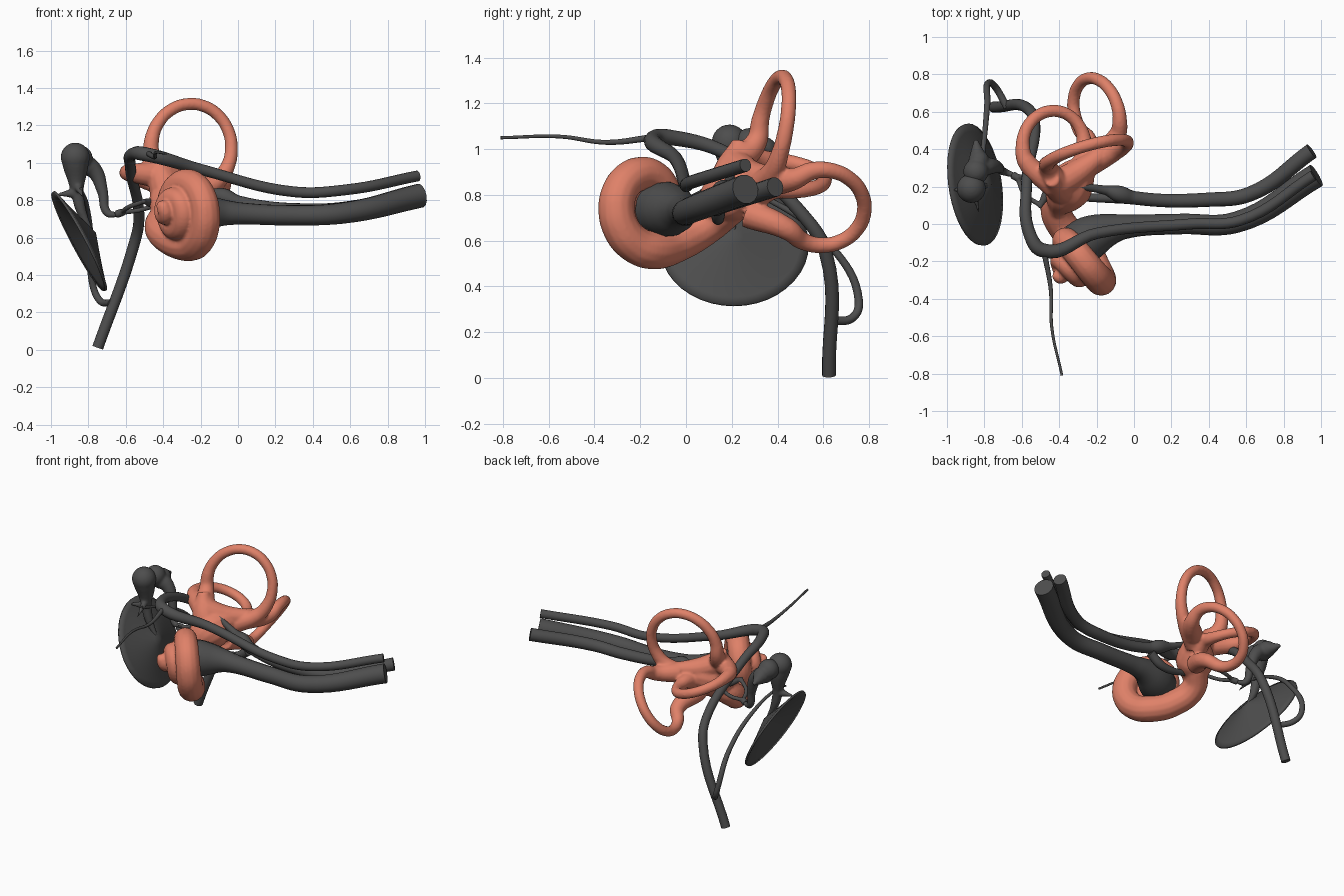
import bpy, bmesh, math
from mathutils import Vector as V

if "Cube" in bpy.data.objects:
    bpy.data.objects.remove(bpy.data.objects["Cube"])


def paint(name, r, g, b):
    mat = bpy.data.materials.new(name)
    mat.diffuse_color = (r, g, b, 1)
    mat.use_nodes = True
    mat.node_tree.nodes["Principled BSDF"].inputs["Base Color"].default_value = mat.diffuse_color
    return mat


coral, slate = paint("coral", .74, .22, .14), paint("slate", .075, .075, .075)


def link(name, mesh, mat=slate):
    ob = bpy.data.objects.new(name, mesh)
    bpy.context.collection.objects.link(ob)
    mesh.shade_smooth()
    mesh.materials.clear()
    mesh.materials.append(mat)
    return ob


def bake(ob, mat=slate):
    """Replace a curve or modified object by its evaluated mesh."""
    dg = bpy.context.evaluated_depsgraph_get()
    dg.update()
    mesh = bpy.data.meshes.new_from_object(ob.evaluated_get(dg))
    name = ob.name
    bpy.data.objects.remove(ob)
    return link(name, mesh, mat)


def tube(name, pts, *radii):
    """Smooth round tube through points; the radii are spread evenly along them."""
    cu = bpy.data.curves.new(name, 'CURVE')
    cu.dimensions = '3D'
    cu.bevel_depth = 1
    cu.bevel_resolution = 5
    cu.resolution_u = 8
    cu.use_fill_caps = True
    sp = cu.splines.new('BEZIER')
    sp.radius_interpolation = 'CARDINAL'
    sp.bezier_points.add(len(pts) - 1)
    for i, (bp, p) in enumerate(zip(sp.bezier_points, pts)):
        f = i / (len(pts) - 1) * (len(radii) - 1)
        k = min(int(f), max(len(radii) - 2, 0))
        bp.co = p
        bp.radius = radii[k] + (radii[min(k + 1, len(radii) - 1)] - radii[k]) * (f - k)
        bp.handle_left_type = bp.handle_right_type = 'AUTO'
    ob = bpy.data.objects.new(name, cu)
    bpy.context.collection.objects.link(ob)
    ob = bake(ob)
    bm = bmesh.new()
    bm.from_mesh(ob.data)
    bmesh.ops.remove_doubles(bm, verts=bm.verts, dist=1e-5)
    bmesh.ops.recalc_face_normals(bm, faces=bm.faces)
    bm.to_mesh(ob.data)
    bm.free()
    ob.modifiers.new("edges", 'EDGE_SPLIT').split_angle = math.radians(50)
    return ob


def ball(c, r):
    """Temporary sphere used to round off a fused part."""
    mesh = bpy.data.meshes.new("ball")
    bm = bmesh.new()
    bmesh.ops.create_uvsphere(bm, u_segments=24, v_segments=16, radius=r)
    bmesh.ops.translate(bm, verts=bm.verts, vec=c)
    bm.to_mesh(mesh)
    bm.free()
    return link("ball", mesh)


def fuse(name, parts, voxel, smooth, mat=slate):
    """Merge overlapping pieces into one organic skin."""
    bm = bmesh.new()
    for p in parts:
        bm.from_mesh(p.data)
        bpy.data.objects.remove(p)
    mesh = bpy.data.meshes.new(name)
    bm.to_mesh(mesh)
    bm.free()
    ob = link(name, mesh)
    m = ob.modifiers.new("remesh", 'REMESH')
    m.mode, m.voxel_size, m.use_smooth_shade = 'VOXEL', voxel, True
    ob.modifiers.new("smooth", 'SMOOTH').iterations = smooth
    return bake(ob, mat)


def canal(name, c, a, b, t0, t1, start, end):
    """Ring arc with both ends widening into the vestibule."""
    n, c, a, b = 10, V(c), V(a), V(b)
    ts = [math.radians(t0 + (t1 - t0) * i / n) for i in range(n + 1)]
    pts = [start] + [c + a * math.cos(t) + b * math.sin(t) for t in ts] + [end]
    radii = [.033 + .016 * (2 * i / n - 1) ** 4 for i in range(n + 1)]
    return tube(name, pts, .068, *radii, .065)


# cochlea: shrinking spiral that climbs along its axis
C = V((-.25, -.155, .75))
axis, u, w = V((-.83, -.55, 0)), V((.55, -.83, 0)), V((0, 0, 1))
coil, radii = [V((-.36, .2, .74)), V((-.42, .1, .67)), V((-.36, -.04, .59))], [.07, .08, .085]
for i in range(31):
    s = i / 32
    t = math.radians(900 * s - 90)
    coil.append(C + (u * math.cos(t) + w * math.sin(t)) * (.02 + .17 * (1 - s) ** 1.5) + axis * .21 * s)
    radii.append(.085 * (1 - .58 * s))
cochlea = tube("cochlea", coil + [C + axis * .215], *radii, .02)

# vestibule and the three canals, fused with the cochlea
vestibule = tube("vestibule", [(-.42, .06, .7), (-.37, .16, .78), (-.31, .25, .83), (-.23, .35, .85)], .04, .115, .11, .045)
utricle = tube("utricle", [(-.35, .2, .78), (-.4, .2, .9), (-.44, .24, 1.03)], .1, .083, .04)
bridge = tube("bridge", [(-.41, .21, .93), (-.31, .27, .89), (-.16, .38, .88)], .075, .07, .045)
anterior = canal("anterior", (-.25, .375, 1.08), (.215, .06, 0), (0, .045, .235), 192, -50, (-.41, .21, .94), (-.25, .31, .83))
posterior = canal("posterior", (-.2, .595, .745), (-.03, .185, 0), (.12, 0, .165), 130, -145, (-.19, .36, .86), (-.29, .27, .72))
lateral = canal("lateral", (-.43, .42, .885), (.165, 0, -.06), (0, .185, -.02), 205, -10, (-.42, .2, .93), (-.27, .31, .81))
fuse("inner_ear", [cochlea, vestibule, utricle, bridge, anterior, posterior, lateral], .0085, 5, coral)

# nerves
tube("facial_nerve", [(.96, .26, .93), (.57, .02, .855), (.3, 0, .845), (-.2, -.05, .965), (-.49, -.14, 1.045),
                      (-.555, -.06, 1.05), (-.575, .2, .97), (-.53, .53, .69), (-.56, .61, .55), (-.75, .625, .012)],
     .029, .029, .029, .03, .038, .034, .029, .029, .03, .03)
tube("cochlear_nerve", [(.975, .26, .825), (.55, .01, .73), (.25, 0, .72), (0, -.01, .73), (-.11, -.025, .735),
                        (-.22, -.065, .735), (-.31, -.12, .74)], .065, .057, .055, .06, .08, .115, .12)
tube("vestibular_nerve", [(.95, .39, .835), (.62, .16, .76), (.4, .13, .745), (0, .14, .79), (-.08, .16, .82),
                          (-.15, .18, .84), (-.4, .21, .96)], .043, .04, .038, .036, .045, .025, .014)
tube("saccular_nerve", [(-.02, .14, .76), (-.12, .14, .7), (-.34, .14, .72)], .03, .028, .016)
tube("petrosal_nerve", [(-.48, -.15, 1.05), (-.445, -.35, 1.03), (-.44, -.55, 1.055), (-.385, -.81, 1.05)], .015, .009, .007)
tube("tympanic_branch", [(-.68, .625, .25), (-.74, .73, .265), (-.775, .755, .34), (-.785, .63, .58),
                         (-.81, .36, .78), (-.84, .12, .86)], .019, .018, .008)

# eardrum: shallow cone on a tilted ellipse
bm = bmesh.new()
centre, across = V((-.85, .21, .58)), V((-.04, .325, 0))
down, normal = V((.138, 0, -.265)), V((.885, 0, .467))
N, rings = 40, []
for k in range(1, 9):
    r = k / 8
    rings.append([bm.verts.new(centre + (across * math.cos(a) + down * math.sin(a)) * r + normal * .095 * (1 - r) ** 1.1)
                  for a in (math.tau * i / N for i in range(N))])
tip = bm.verts.new(centre + normal * .095)
for i in range(N):
    j = (i + 1) % N
    bm.faces.new((tip, rings[0][i], rings[0][j]))
    for a, b in zip(rings, rings[1:]):
        bm.faces.new((a[i], b[i], b[j], a[j]))
bmesh.ops.recalc_face_normals(bm, faces=bm.faces)
mesh = bpy.data.meshes.new("eardrum")
bm.to_mesh(mesh)
bm.free()
sol = link("eardrum", mesh).modifiers.new("thickness", 'SOLIDIFY')
sol.thickness, sol.offset = .014, 0

# ear bones
fuse("malleus", [
    ball((-.87, .19, 1.03), .078),
    tube("neck", [(-.87, .19, 1.02), (-.865, .2, .94), (-.86, .2, .86), (-.84, .2, .75), (-.785, .205, .63)],
         .075, .058, .036, .028, .014),
    tube("side_process", [(-.86, .2, .84), (-.965, .18, .83)], .03, .008),
    tube("front_process", [(-.86, .2, .88), (-.83, .06, .82)], .025, .006),
], .008, 4)
fuse("incus", [
    ball((-.845, .28, 1.025), .068), ball((-.83, .34, 1), .055),
    tube("short_process", [(-.83, .33, 1.0), (-.84, .4, .99), (-.845, .45, .985)], .05, .032, .012),
    tube("long_process", [(-.84, .3, 1), (-.77, .31, .96), (-.725, .3, .85), (-.695, .28, .73), (-.64, .26, .725)],
         .06, .045, .03, .022, .014),
], .008, 4)
head, foot, side = V((-.65, .262, .725)), V((-.465, .165, .785)), V((.035, .065, -.01))
fuse("stapes", [
    tube("neck", [head, head.lerp(foot, .2)], .021),
    tube("footplate", [foot - side * 1.2, foot, foot + side * 1.2], .012, .024, .012),
    *[tube("leg", [head.lerp(foot, .15), head.lerp(foot, .5) + side * .8 * k, foot + side * k], .013) for k in (-1, 1)],
], .006, 2)
